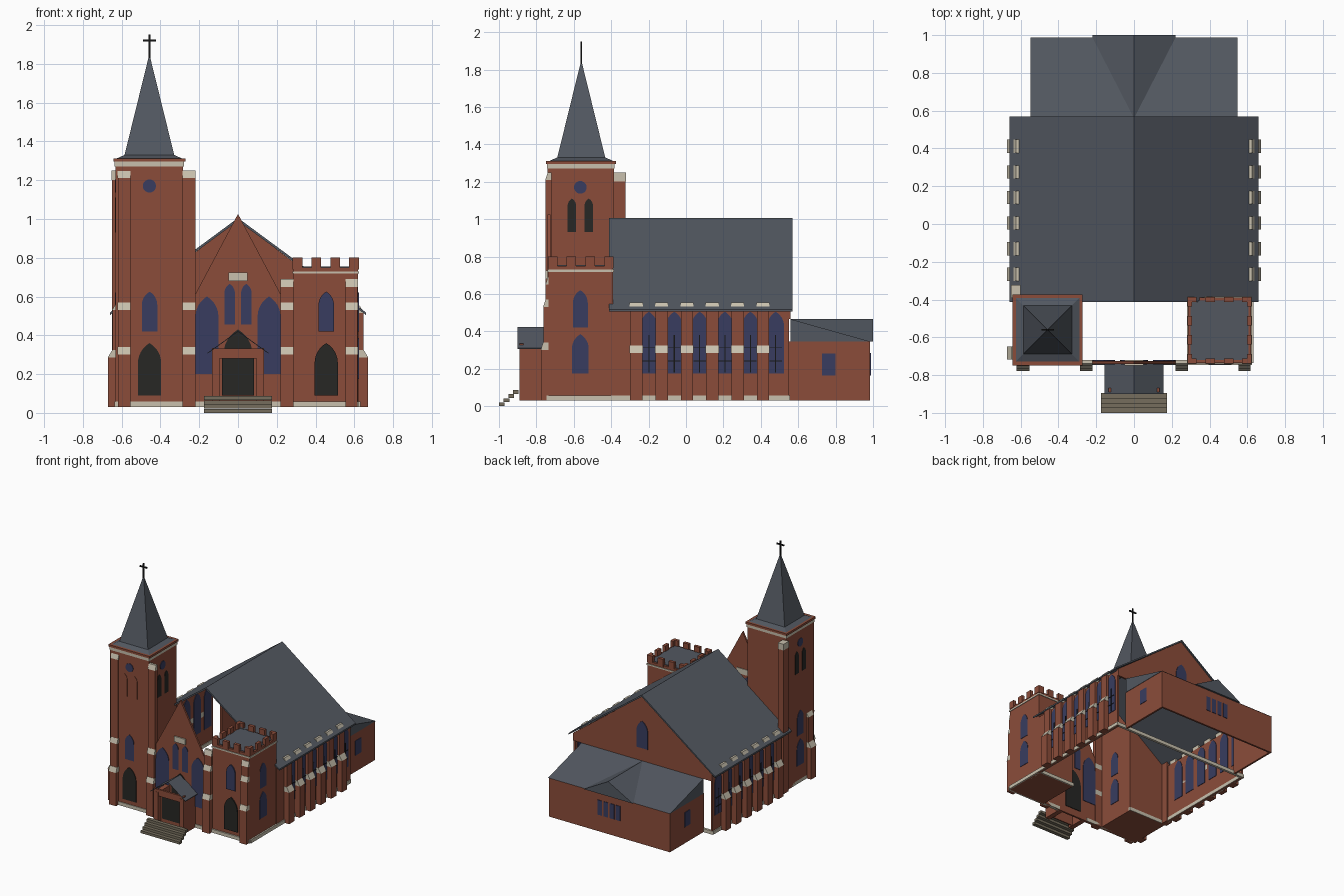
import bpy, bmesh, math

cube = bpy.data.objects.get("Cube")
if cube:
    bpy.data.objects.remove(cube, do_unlink=True)


def material(name, r, g, b):
    m = bpy.data.materials.new(name)
    m.use_nodes = True
    m.diffuse_color = (r, g, b, 1)
    m.node_tree.nodes["Principled BSDF"].inputs["Base Color"].default_value = (r, g, b, 1)
    return m


BRICK = material("red brick", .26, .073, .042)
STONE = material("pale stone", .58, .53, .42)
SLATE = material("grey slate", .085, .097, .118)
GLASS = material("blue glass", .04, .046, .115)
DARK = material("dark wood", .02, .02, .018)
STEP = material("step stone", .18, .155, .11)
IRON = material("black iron", .008, .008, .008)


def finish(name, bm, mat):
    bmesh.ops.recalc_face_normals(bm, faces=bm.faces)
    me = bpy.data.meshes.new(name)
    bm.to_mesh(me)
    bm.free()
    me.materials.append(mat)
    ob = bpy.data.objects.new(name, me)
    bpy.context.collection.objects.link(ob)
    return ob


def box(name, x0, x1, y0, y1, z0, z1, mat, hollow=False):
    bm = bmesh.new()
    bmesh.ops.create_cube(bm, size=1)
    for v in bm.verts:
        v.co = (x1 if v.co.x > 0 else x0, y1 if v.co.y > 0 else y0, z1 if v.co.z > 0 else z0)
    ob_faces = [f for f in bm.faces if all(v.co.z == z0 for v in f.verts)]
    if hollow:
        bmesh.ops.delete(bm, geom=ob_faces, context='FACES')
    return finish(name, bm, mat)


def prism(name, outline, axis, a, b, mat):
    """Extrude an outline (u, z) along x or y from a to b."""
    bm = bmesh.new()
    place = (lambda u, z, t: (t, u, z)) if axis == 'x' else (lambda u, z, t: (u, t, z))
    ends = [[bm.verts.new(place(u, z, t)) for u, z in outline] for t in (a, b)]
    n = len(outline)
    for e in ends:
        bm.faces.new(e)
    for i in range(n):
        j = (i + 1) % n
        bm.faces.new((ends[0][i], ends[0][j], ends[1][j], ends[1][i]))
    return finish(name, bm, mat)


def lancet(name, c, w, z0, z1, axis, a, b, mat):
    spring = z1 - w * .866
    right = [(c - w / 2 + w * math.cos(t * math.pi / 18), spring + w * math.sin(t * math.pi / 18))
             for t in range(7)]
    left = [(2 * c - u, z) for u, z in right[-2::-1]]
    return prism(name, [(c - w / 2, z0), (c + w / 2, z0)] + right + left, axis, a, b, mat)


def disc(name, c, z, r, axis, a, b, mat):
    ring = [(c + r * math.cos(t * math.pi / 10), z + r * math.sin(t * math.pi / 10)) for t in range(20)]
    return prism(name, ring, axis, a, b, mat)


def front_pier(name, x0, x1, top):
    """Stepped pier against the front, with sloping stone caps."""
    low = .03
    for depth, z in ((.775, .34), (.762, .57), (.75, top)):
        box(name, x0, x1, -depth, -.72, low, z - .04, BRICK)
        prism(name + "_cap", [(-.72, z - .04), (-depth - .002, z - .04), (-depth + .011, z), (-.72, z)],
              'x', x0 - .001, x1 + .001, STONE)
        low = z


def side_pier(name, s, y0, y1, top):
    """Stepped buttress on a long side, with sloping stone caps."""
    low = .03
    for out, z in ((.67, .325), (.648, top)):
        box(name, *sorted((s * .61, s * out)), y0, y1, low, z - .04, BRICK)
        prism(name + "_cap", [(s * .61, z - .04), (s * (out + .002), z - .04), (s * (out - .022), z), (s * .61, z)],
              'y', y0 - .002, y1 + .002, STONE)
        low = z - .04


# Tall tower
TX, TY = -.457, -.56
box("tower_body", -.632, -.283, -.74, -.385, .03, 1.27, BRICK, True)
box("tower_stone_band", -.636, -.279, -.744, -.381, 1.27, 1.295, STONE)
box("tower_cornice", -.643, -.272, -.748, -.374, 1.295, 1.312, BRICK)
side_pier("tower_side_pier", -1, -.715, -.65, .57)
box("tower_rear_pier", -.65, -.6, -.389, -.324, .03, 1.2, BRICK)
box("tower_rear_pier_cap", -.652, -.6, -.391, -.322, 1.2, 1.25, STONE)

# Spire with flared foot, and cross
bm = bmesh.new()
rings = [[bm.verts.new((TX + sx * h, TY + sy * h, z)) for sx, sy in ((-1, -1), (1, -1), (1, 1), (-1, 1))]
         for h, z in ((.168, 1.312), (.128, 1.33))]
apex = bm.verts.new((TX, TY, 1.85))
for i in range(4):
    j = (i + 1) % 4
    bm.faces.new((rings[0][i], rings[0][j], rings[1][j], rings[1][i]))
    bm.faces.new((rings[1][i], rings[1][j], apex))
finish("spire", bm, SLATE)
box("cross_upright", TX - .005, TX + .005, TY - .005, TY + .005, 1.83, 1.95, IRON)
box("cross_arm", TX - .033, TX + .033, TY - .005, TY + .005, 1.915, 1.925, IRON)

# Short tower with battlements
box("short_tower_body", .285, .62, -.735, -.39, .03, .75, BRICK, True)
box("short_tower_band", .28, .625, -.74, -.385, .718, .73, STONE)
box("short_tower_roof", .3, .605, -.72, -.405, .75, .755, SLATE)
for i in range(4):
    wide = .05
    u = .282 + i * (.341 - wide) / 3
    v = -.738 + i * (.351 - wide) / 3
    for y in (-.738, -.412):
        box("merlon", u, u + wide, y, y + .025, .74, .8, BRICK)
    for x in (.282, .598):
        box("merlon", x, x + .025, v, v + wide, .74, .8, BRICK)

# Front piers
for x0, x1, top in ((-.62, -.555, 1.25), (-.285, -.22, 1.25), (.22, .285, .69), (.555, .617, .69)):
    front_pier("front_pier", x0, x1, top)

# Tower doors and windows
for cx in (TX + .001, .455):
    lancet("tower_door", cx, .12, .09, .36, 'y', -.745, -.737, DARK)
    lancet("tower_window", cx, .08, .42, .625, 'y', -.745, -.737, GLASS)
for face in (-.635, -.284, .618):
    lancet("side_low_window", -.565, .09, .175, .385, 'x', face, face + .005, GLASS)
    lancet("side_window", -.565, .08, .42, .62, 'x', face, face + .005, GLASS)
for d in (-.045, .045):
    lancet("belfry_blind_arch", TX + d, .05, .93, 1.11, 'y', -.743, -.738, BRICK)
    for face in (-.635, -.284):
        lancet("belfry_opening", -.565 + d, .046, .93, 1.11, 'x', face, face + .005, DARK)
disc("belfry_round_window", TX, 1.17, .034, 'y', -.745, -.737, GLASS)
for face in (-.635, -.284):
    disc("belfry_round_window", -.565, 1.17, .034, 'x', face, face + .005, GLASS)

# Front gable wall between the towers
prism("front_gable", [(-.285, .03), (.285, .03), (.285, .49), (0, 1.026), (-.285, .49)], 'y', -.74, -.725, BRICK)
box("gable_stone", -.05, .05, -.75, -.72, .68, .725, STONE)
for s in (-1, 1):
    lancet("front_large_window", s * .16, .118, .2, .6, 'y', -.744, -.721, GLASS)
    lancet("front_small_window", s * .043, .054, .455, .665, 'y', -.744, -.721, GLASS)
lancet("main_door_arch", 0, .15, .09, .43, 'y', -.745, -.72, DARK)

# Porch
for s in (-1, 1):
    box("porch_side", *sorted((s * .095, s * .135)), -.89, -.74, .03, .31, BRICK)
    box("porch_post", *sorted((s * .12, s * .135)), -.89, -.868, .3, .335, BRICK)
    prism("porch_roof", [(s * .157, .305), (0, .418), (0, .423), (s * .157, .31)], 'y', -.9, -.725, SLATE)
box("porch_lintel", -.135, .135, -.888, -.872, .28, .333, BRICK)
box("porch_door", -.083, .083, -.86, -.852, .09, .28, DARK)
box("porch_door_frame", -.096, .096, -.852, -.844, .03, .29, BRICK)
for i in range(4):
    box("front_step", -.175, .175, -1 + i * .025, -.97 + i * .025, i * .022, .02 + i * .022, STEP)

# Nave walls, windows, buttresses and roof
for s in (-1, 1):
    box("nave_wall", *sorted((s * .61, s * .625)), -.4, .55, .03, .515, BRICK)
    for i in range(6):
        y = -.266 + i * .1355
        side_pier("buttress", s, y - .033, y + .033, .555)
        c = y + .068
        lancet("nave_window", c, .09, .175, .505, 'x', s * .606, s * .629, GLASS)
        box("mullion", *sorted((s * .628, s * .632)), c - .003, c + .003, .18, .38, IRON)
        for z in (.24, .31):
            box("mullion_bar", *sorted((s * .628, s * .632)), c - .034, c + .034, z, z + .005, IRON)
    prism("nave_roof", [(s * .66, .505), (0, .99), (0, 1.005), (s * .66, .518)], 'y', -.412, .57, SLATE)
    box("nave_plinth", *sorted((s * .605, s * .632)), -.735, .55, .03, .058, STONE)
prism("rear_gable", [(-.625, .465), (.625, .465), (.625, .525), (0, .992), (-.625, .525)], 'y', .545, .56, BRICK)
lancet("rear_gable_window", 0, .1, .57, .79, 'y', .54, .565, GLASS)

# Stone plinths across front and rear
box("rear_plinth", -.63, .63, .535, .555, .03, .058, STONE)
for x0, x1 in ((-.636, -.135), (.135, .625)):
    box("front_plinth", x0, x1, -.746, -.72, .03, .058, STONE)
for x0, x1 in ((-.636, -.279), (.281, .625)):
    box("tower_rear_plinth", x0, x1, -.395, -.38, .03, .058, STONE)

# Rear annex
for s in (-1, 1):
    box("annex_side", *sorted((s * .53, s * .545)), .55, .985, .03, .345, BRICK)
    box("annex_side_window", *sorted((s * .54, s * .549)), .728, .8, .163, .282, GLASS)
box("annex_rear", -.545, .545, .97, .985, .03, .345, BRICK)
prism("annex_roof", [(.56, .345), (.988, .345), (.56, .465)], 'x', -.548, .548, SLATE)
prism("annex_cross_roof", [(-.22, .345), (.22, .345), (0, .465)], 'y', .56, 1.0, SLATE)
for i in range(4):
    x = -.1 + i * .055
    box("annex_rear_window", x, x + .04, .98, .989, .165, .285, GLASS)
